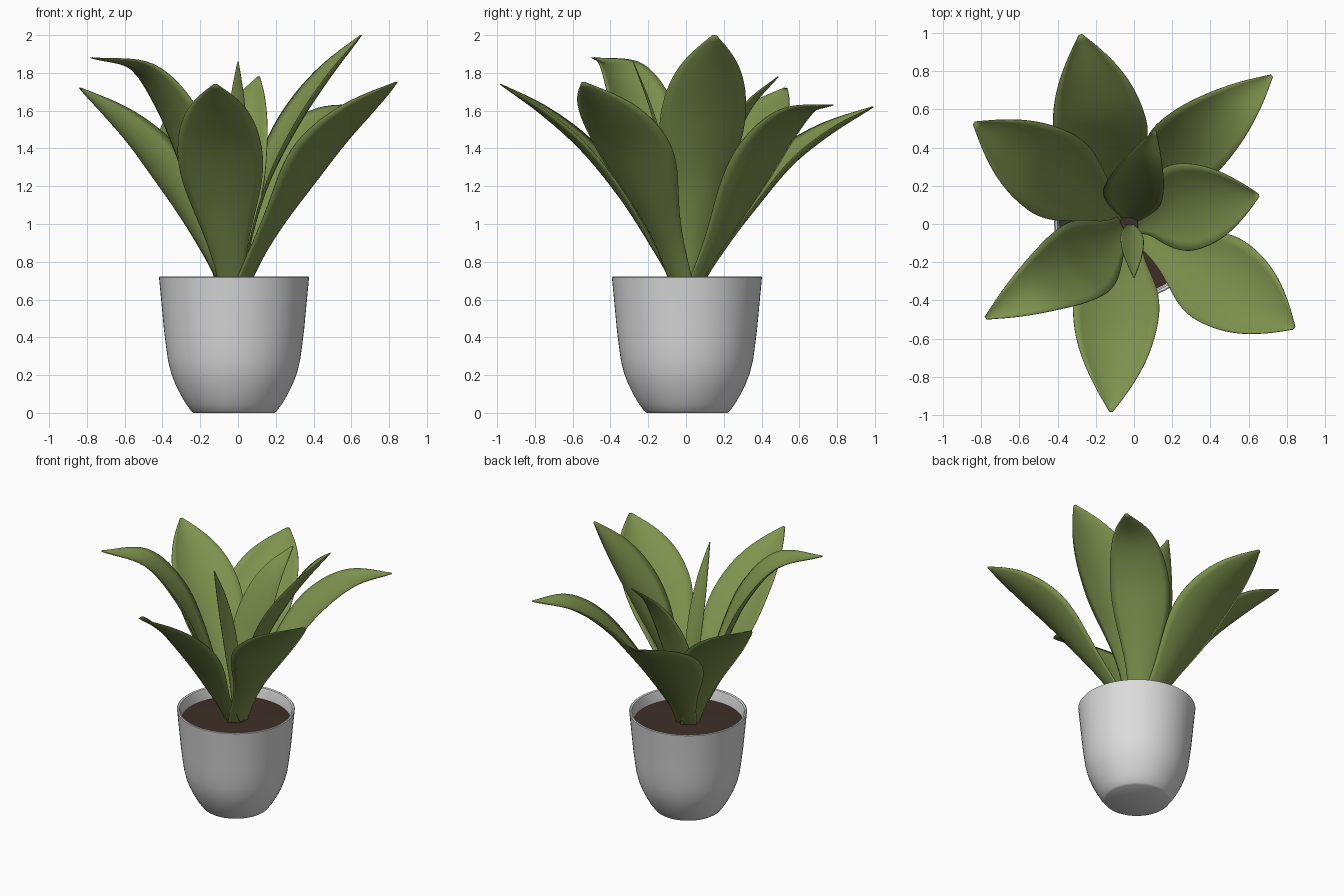
import bpy, bmesh, math
from mathutils import Vector

if "Cube" in bpy.data.objects:
    bpy.data.objects.remove(bpy.data.objects["Cube"])


def material(name, rgb):
    m = bpy.data.materials.new(name)
    m.diffuse_color = (*rgb, 1)
    m.use_nodes = True
    m.node_tree.nodes["Principled BSDF"].inputs["Base Color"].default_value = m.diffuse_color
    return m


POT = material("pale grey glaze", (0.72, 0.72, 0.72))
SOIL = material("dark brown soil", (0.05, 0.028, 0.021))
LEAF = material("leaf green", (0.21, 0.288, 0.075))
CENTRE = Vector((-0.021, 0.005, 0))


def finish(bm, name, mat, angle=50):
    mesh = bpy.data.meshes.new(name)
    bm.to_mesh(mesh)
    bm.free()
    obj = bpy.data.objects.new(name, mesh)
    bpy.context.collection.objects.link(obj)
    mesh.materials.append(mat)
    bpy.ops.object.select_all(action='DESELECT')
    obj.select_set(True)
    bpy.context.view_layer.objects.active = obj
    bpy.ops.object.shade_smooth_by_angle(angle=math.radians(angle))
    return obj


def lathe(name, profile, mat, steps=64):
    bm = bmesh.new()
    vs = [bm.verts.new(CENTRE + Vector((r, 0, z))) for r, z in profile]
    es = [bm.edges.new(p) for p in zip(vs, vs[1:])]
    bmesh.ops.spin(bm, geom=vs + es, cent=CENTRE, axis=(0, 0, 1),
                   angle=math.tau, steps=steps, use_duplicate=False)
    bmesh.ops.remove_doubles(bm, verts=bm.verts, dist=1e-4)
    bmesh.ops.recalc_face_normals(bm, faces=bm.faces)
    return finish(bm, name, mat)


def curve(points, t):
    """Smooth curve through points (Catmull-Rom), t in 0..1."""
    n = len(points) - 1
    i = min(int(t * n), n - 1)
    f = t * n - i
    b, c = Vector(points[i]), Vector(points[i + 1])
    a = Vector(points[i - 1]) if i > 0 else 2 * b - c
    d = Vector(points[i + 2]) if i + 2 <= n else 2 * c - b
    return 0.5 * (2 * b + (c - a) * f + (2 * a - 5 * b + 4 * c - d) * f ** 2
                  + (3 * b - a - 3 * c + d) * f ** 3)


# half-width along the leaf, evenly spaced from base to tip
WIDTH = [(v, 0) for v in (.3, .38, .53, .73, .91, 1, .98, .88, .69, .40, .04)]


def leaf(name, tip, spine, half, k=1.0, bend=0.0, rows=36, cols=10):
    """Cupped blade: spine holds (reach, height), the last reach is the tip."""
    out = Vector((tip[0], tip[1], 0)).normalized()
    side = Vector((-out.y, out.x, 0))
    path = [curve(spine, i / rows) for i in range(rows + 1)]
    dist = [0]
    for p, q in zip(path, path[1:]):
        dist.append(dist[-1] + (q - p).length)
    bm = bmesh.new()
    grid = []
    for i, p in enumerate(path):
        t = dist[i] / dist[-1]
        tan = path[min(i + 1, rows)] - path[max(i - 1, 0)]
        tan.normalize()
        normal = -tan.y * out + Vector((0, 0, tan.x))
        w = half * curve(WIDTH, t ** k).x
        mid = (out * p.x + Vector((0, 0, p.y)) + side * bend * math.sin(math.pi * t)
               + CENTRE * (1 - t))
        row = []
        for j in range(cols + 1):
            s = 2 * j / cols - 1
            row.append(bm.verts.new(mid + side * s * w
                                    + normal * 0.27 * w * (s * s - 0.4)))
        grid.append(row)
    for a, b in zip(grid, grid[1:]):
        for j in range(cols):
            bm.faces.new((a[j], b[j], b[j + 1], a[j + 1]))
    bmesh.ops.recalc_face_normals(bm, faces=bm.faces)
    obj = finish(bm, name, LEAF)
    mod = obj.modifiers.new("thickness", 'SOLIDIFY')
    mod.thickness = 0.004
    mod.offset = 0


# Pot with a thin wall, and soil inside
lathe("pot", [(0, 0), (.213, 0), (.225, .008), (.256, .05), (.285, .1), (.312, .155),
              (.333, .21), (.35, .28), (.361, .36), (.371, .44), (.396, .705),
              (.398, .718), (.392, .722), (.381, .718), (.375, .70), (.364, .6),
              (0, .6)], POT)
lathe("soil", [(0, .645), (.369, .64), (.362, .605)], SOIL)

# Outer ring of leaves
leaf("back_leaf", (-.28, .99),
     [(.03, .62), (.17, .83), (.35, 1.08), (.55, 1.32), (.78, 1.49), (1.03, 1.62)], .245, 1.2, .03)
leaf("back_right_leaf", (.72, .775),
     [(.03, .62), (.17, .87), (.36, 1.17), (.57, 1.43), (.80, 1.59), (1.06, 1.63)], .2, 1.15, .06)
leaf("front_right_leaf", (.84, -.545),
     [(.03, .62), (.17, .87), (.35, 1.13), (.55, 1.39), (.76, 1.58), (1.0, 1.75)], .24, 1.4)
leaf("front_leaf", (-.12, -.98),
     [(.03, .62), (.16, .85), (.34, 1.15), (.54, 1.4), (.76, 1.59), (.99, 1.74)], .225, 1.1, -.03)
leaf("front_left_leaf", (-.78, -.495),
     [(.03, .62), (.13, .92), (.25, 1.25), (.4, 1.57), (.62, 1.82), (.92, 1.88)], .21, 1.05, .025)
leaf("back_left_leaf", (-.84, .53),
     [(.03, .62), (.17, .86), (.35, 1.14), (.55, 1.39), (.76, 1.57), (.99, 1.72)], .23, 1.2)
# Inner upright leaves
leaf("tall_right_leaf", (.65, .15),
     [(.03, .62), (.08, .92), (.17, 1.24), (.31, 1.53), (.48, 1.78), (.67, 2.0)], .23, 1.35, .025)
leaf("inner_back_leaf", (.11, .49),
     [(.02, .62), (.06, .88), (.13, 1.15), (.22, 1.4), (.34, 1.62), (.5, 1.78)], .155, 1.0, .03)
leaf("young_centre_leaf", (0, -.28),
     [(.01, .62), (.03, .9), (.07, 1.17), (.13, 1.42), (.2, 1.65), (.28, 1.86)], .06)
